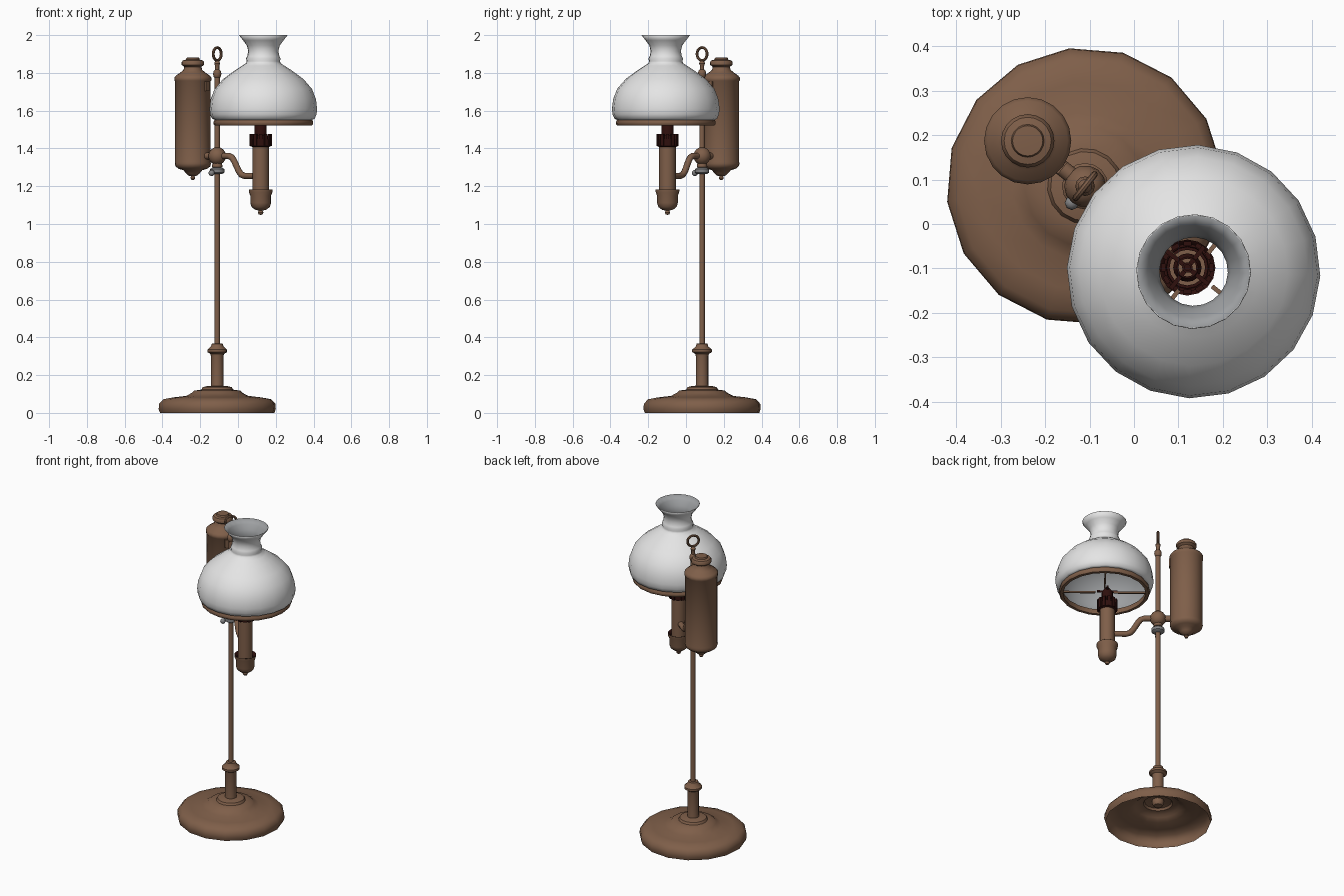
import bpy, bmesh, math
from mathutils import Vector

if "Cube" in bpy.data.objects:
    bpy.data.objects.remove(bpy.data.objects["Cube"])


def material(name, rgb):
    m = bpy.data.materials.new(name)
    m.diffuse_color = (*rgb, 1)
    m.use_nodes = True
    m.node_tree.nodes["Principled BSDF"].inputs["Base Color"].default_value = m.diffuse_color
    return m


BRONZE = material("bronze", (0.212, 0.114, 0.067))
GLASS = material("milk_glass", (0.78, 0.78, 0.78))
LINING = material("grey_glass_lining", (0.34, 0.35, 0.36))
DARK = material("dark_burner", (0.028, 0.005, 0.004))
STEEL = material("grey_steel", (0.23, 0.23, 0.235))

POLE = Vector((-0.11, 0.085, 0))
BURNER = Vector((0.12, -0.098, 0))
SHADE = Vector((0.134, -0.107, 0))
TANK = Vector((-0.239, 0.187, 0))
U = (BURNER - POLE).normalized()          # direction of the arm
V = Vector((-U.y, U.x, 0))                # sideways to the arm
Z = Vector((0, 0, 1))


def finish(name, verts, faces, mat, angle=40):
    me = bpy.data.meshes.new(name)
    me.from_pydata([tuple(v) for v in verts], [], faces)
    me.materials.append(mat)
    ob = bpy.data.objects.new(name, me)
    bpy.context.collection.objects.link(ob)
    bpy.ops.object.select_all(action='DESELECT')
    ob.select_set(True)
    bpy.context.view_layer.objects.active = ob
    bpy.ops.object.shade_smooth_by_angle(angle=math.radians(angle))
    return ob


def lathe(name, profile, centre, mat, sides=16, turn=0, angle=40, loop=False):
    """Revolve (radius, z) points, listed bottom to top on the outside."""
    verts, rings, faces = [], [], []
    for r, z in profile:
        n = 1 if r == 0 else sides
        rings.append([len(verts) + i for i in range(n)])
        for i in range(n):
            a = math.radians(turn) + math.tau * i / sides
            verts.append(centre + Vector((r * math.cos(a), r * math.sin(a), z)))
    pairs = list(zip(rings, rings[1:]))
    if loop:
        pairs.append((rings[-1], rings[0]))
    for a, b in pairs:
        for i in range(sides):
            j = (i + 1) % sides
            f = (a[i % len(a)], a[j % len(a)], b[j % len(b)], b[i % len(b)])
            faces.append(tuple(dict.fromkeys(f)))
    return finish(name, verts, faces, mat, angle)


def tube(name, points, radius, mat, sides=10, closed=False):
    """Sweep a circle along a path that lies in one vertical plane."""
    pts = [Vector(p) for p in points]
    n = len(pts)
    span = (pts[n // 2] - pts[0])
    side = Vector((-span.y, span.x, 0)).normalized()
    verts, faces = [], []
    for k, p in enumerate(pts):
        q0 = pts[(k - 1) % n] if closed or k else p
        q1 = pts[(k + 1) % n] if closed or k < n - 1 else p
        up = (q1 - q0).normalized().cross(side)
        for i in range(sides):
            a = math.tau * i / sides
            verts.append(p + radius * (math.cos(a) * side + math.sin(a) * up))
    for k in range(n if closed else n - 1):
        for i in range(sides):
            j, m = (i + 1) % sides, (k + 1) % n
            faces.append((k * sides + i, k * sides + j, m * sides + j, m * sides + i))
    if not closed:
        faces += [tuple(range(sides - 1, -1, -1)), tuple(range((n - 1) * sides, n * sides))]
    ob = finish(name, verts, faces, mat)
    bm = bmesh.new()
    bm.from_mesh(ob.data)
    bmesh.ops.recalc_face_normals(bm, faces=bm.faces)
    bm.to_mesh(ob.data)
    bm.free()
    return ob


def box(name, centre, ax, ay, size, mat):
    """Box with its first two axes along ax and ay."""
    az = ax.cross(ay)
    v = [centre + ax * (x * size[0] / 2) + ay * (y * size[1] / 2) + az * (z * size[2] / 2)
         for x in (-1, 1) for y in (-1, 1) for z in (-1, 1)]
    f = [(0, 1, 3, 2), (4, 6, 7, 5), (0, 4, 5, 1), (2, 3, 7, 6), (0, 2, 6, 4), (1, 5, 7, 3)]
    return finish(name, v, f, mat)


def ball(name, centre, r, mat, sides=14):
    prof = [(r * math.sin(math.pi * i / 8) if 0 < i < 8 else 0,
             -r * math.cos(math.pi * i / 8)) for i in range(9)]
    return lathe(name, prof, centre, mat, sides, angle=60)


# Hollow spun base, a single sheet open underneath
lathe("base", [(0.305, 0.0), (0.312, 0.02), (0.31, 0.048), (0.288, 0.072), (0.235, 0.082),
               (0.165, 0.09), (0.135, 0.106), (0.122, 0.118), (0.085, 0.123), (0.078, 0.136),
               (0.05, 0.143), (0, 0.143)], POLE, BRONZE, 16, 6.5, 45)
# Column sleeve with collar
lathe("column", [(0, 0.105), (0.025, 0.108), (0.036, 0.125), (0.033, 0.15), (0.033, 0.30),
                 (0.036, 0.312), (0.052, 0.322), (0.052, 0.335), (0.033, 0.352), (0.029, 0.366),
                 (0, 0.368)], POLE, BRONZE)
# Pole with finial and ring handle
lathe("pole", [(0, 0.33), (0.0145, 0.33), (0.0145, 1.775), (0.019, 1.78), (0.022, 1.795),
               (0.019, 1.81), (0.011, 1.818), (0.011, 1.838), (0.016, 1.85), (0.011, 1.862),
               (0, 1.868)], POLE, BRONZE, 12)
tube("ring_handle", [POLE + Z * (1.9 + 0.034 * math.sin(t)) + V * 0.034 * math.cos(t)
                     for t in (math.tau * i / 20 for i in range(20))], 0.0075, BRONZE, 8, True)

# Sliding hub, its locking collar and thumbscrew
ball("hub", POLE + Z * 1.36, 0.047, BRONZE)
lathe("hub_sleeve", [(0.02, 1.298), (0.028, 1.303), (0.024, 1.33)], POLE, BRONZE, 12)
lathe("lock_collar", [(0, 1.264), (0.026, 1.264), (0.038, 1.272), (0.038, 1.29), (0.026, 1.299),
                      (0, 1.299)], POLE, STEEL, 14)
tube("thumbscrew_stem", [POLE - V * d + Z * 1.276 for d in (0, 0.025, 0.045)], 0.009, STEEL, 8)
ball("thumbscrew_head", POLE - V * 0.048 + Z * 1.27, 0.016, STEEL, 8)

# Curved arm to the burner and short bracket to the tank
arm = [(0.02, 1.36), (0.08, 1.36), (0.1, 1.352), (0.115, 1.333), (0.145, 1.281),
       (0.162, 1.262), (0.185, 1.255), (0.28, 1.255)]
tube("burner_arm", [POLE + U * d + Z * z for d, z in arm], 0.017, BRONZE, 10)
tube("tank_bracket", [POLE - U * d + Z * 1.36 for d in (0.02, 0.05, 0.10)], 0.018, BRONZE, 12)

# Oil tank and its small catch
lathe("tank", [(0, 1.232), (0.009, 1.235), (0.013, 1.244), (0.009, 1.253), (0.022, 1.256),
               (0.036, 1.268), (0.05, 1.285), (0.075, 1.292), (0.092, 1.305), (0.096, 1.32),
               (0.094, 1.33), (0.094, 1.755), (0.098, 1.76), (0.098, 1.775), (0.09, 1.785),
               (0.065, 1.803), (0.05, 1.815), (0.045, 1.832), (0.059, 1.842), (0.06, 1.856),
               (0.053, 1.866), (0.037, 1.87), (0.034, 1.88), (0, 1.882)], TANK, BRONZE, 20)
box("tank_catch", TANK + U * 0.095 + Z * 1.73, U, V, (0.01, 0.03, 0.05), BRONZE)

# Burner tube and drip cup with a dark inside
lathe("burner_tube", [(0.044, 1.15), (0.044, 1.415), (0.036, 1.415), (0, 1.415)], BURNER, BRONZE)
lathe("drip_cup", [(0, 1.048), (0.01, 1.051), (0.015, 1.061), (0.01, 1.071), (0.03, 1.076),
                   (0.048, 1.09), (0.055, 1.112), (0.055, 1.15), (0.062, 1.168), (0.063, 1.183)],
      BURNER, BRONZE)
lathe("drip_cup_inside", [(0.063, 1.1835), (0.058, 1.18), (0.05, 1.165), (0.04, 1.165)],
      BURNER, DARK)

# Dark burner gallery: band, inner sleeve, teeth and wick tubes
lathe("gallery_band", [(0.044, 1.408), (0.054, 1.412), (0.054, 1.45), (0.048, 1.45),
                       (0.044, 1.43)], BURNER, DARK, loop=True)
lathe("gallery_sleeve", [(0.047, 1.42), (0.047, 1.468), (0.04, 1.468), (0.04, 1.42)],
      BURNER, DARK, loop=True)
for i in range(12):
    a = math.tau * i / 12
    d = Vector((math.cos(a), math.sin(a), 0))
    t = Vector((-d.y, d.x, 0))
    box("gallery_tooth", BURNER + d * 0.054 + Z * 1.444, d, t, (0.01, 0.018, 0.064), DARK)
lathe("outer_wick_tube", [(0.032, 1.415), (0.032, 1.53), (0.024, 1.545), (0.02, 1.545),
                          (0.02, 1.415)], BURNER, DARK, loop=True)
lathe("inner_wick_tube", [(0.012, 1.415), (0.012, 1.56), (0.007, 1.56), (0.007, 1.415)],
      BURNER, DARK, 10, loop=True)
for d, t in ((U, V), (V, -U)):
    box("wick_cross", BURNER + Z * 1.537, d, t, (0.12, 0.01, 0.01), DARK)

# Shade holder: rim ring and four spokes
lathe("shade_ring", [(0.24, 1.522), (0.258, 1.522), (0.264, 1.53), (0.264, 1.54), (0.258, 1.552),
                     (0.24, 1.552)], SHADE, BRONZE, 20, -2, loop=True)
for d, t in ((U, V), (-U, -V), (V, -U), (-V, U)):
    box("shade_spoke", SHADE + d * 0.148 + Z * 1.53, d, t, (0.19, 0.01, 0.01), BRONZE)

# Glass shade with flared neck, white outside and grey inside
shade = lathe("glass_shade", [(0.252, 1.548), (0.272, 1.558), (0.282, 1.58), (0.285, 1.61),
                              (0.279, 1.66), (0.258, 1.715), (0.212, 1.768), (0.148, 1.815),
                              (0.112, 1.838), (0.092, 1.851), (0.088, 1.862), (0.092, 1.875),
                              (0.085, 1.888), (0.08, 1.915), (0.087, 1.945), (0.107, 1.972),
                              (0.129, 2.0)], SHADE, GLASS, 20, -2, 60)
shade.data.materials.append(LINING)
wall = shade.modifiers.new("wall", 'SOLIDIFY')
wall.thickness = 0.003
wall.offset = -1
wall.material_offset = 1
